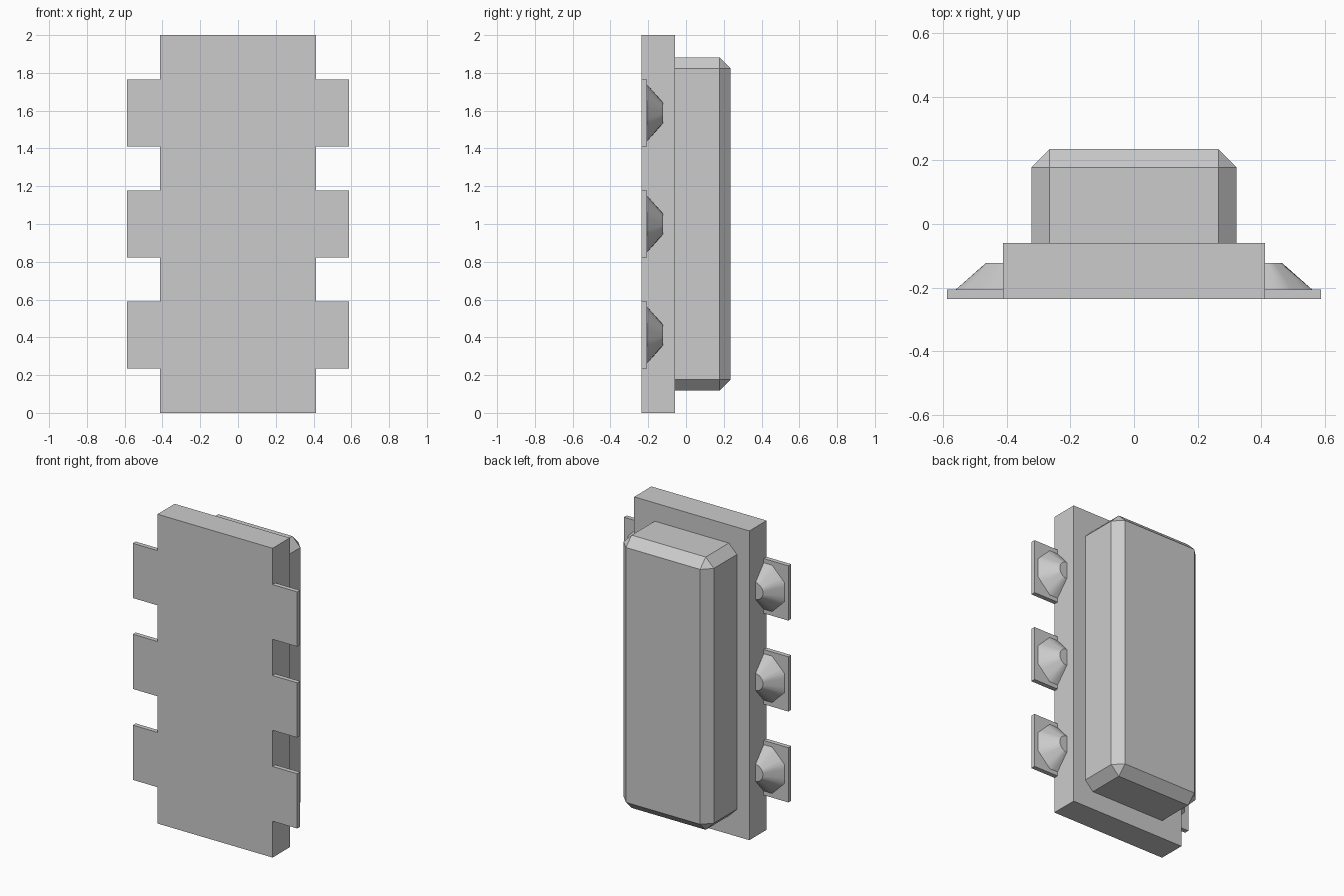
import bpy, bmesh, math
from mathutils import Vector

if "Cube" in bpy.data.objects:
    bpy.data.objects.remove(bpy.data.objects["Cube"])

grey = bpy.data.materials.new("light_grey")
grey.use_nodes = True
colour = (0.6, 0.6, 0.6, 1)
grey.diffuse_color = colour
grey.node_tree.nodes["Principled BSDF"].inputs["Base Color"].default_value = colour


def finish(name, bm):
    bmesh.ops.recalc_face_normals(bm, faces=bm.faces[:])
    mesh = bpy.data.meshes.new(name)
    bm.to_mesh(mesh)
    bm.free()
    mesh.materials.append(grey)
    obj = bpy.data.objects.new(name, mesh)
    bpy.context.collection.objects.link(obj)
    return obj


def box_mesh(low, high):
    low, high = Vector(low), Vector(high)
    bm = bmesh.new()
    bmesh.ops.create_cube(bm, size=1)
    bmesh.ops.scale(bm, vec=high - low, verts=bm.verts[:])
    bmesh.ops.translate(bm, vec=(low + high) / 2, verts=bm.verts[:])
    return bm


FRONT, STEP = -0.235, -0.059      # front face and rear face of the base slab
TAB_BACK, BOSS_TOP = -0.206, -0.122

# Base slab
finish("base_slab", box_mesh((-0.412, FRONT, 0), (0.412, STEP, 2)))

# Raised block on the back, chamfered on every edge except its foot
bm = box_mesh((-0.323, STEP, 0.118), (0.323, 0.235, 1.882))
edges = [e for e in bm.edges if max(v.co.y for v in e.verts) > 0]
bmesh.ops.bevel(bm, geom=edges, offset=0.058, segments=1, affect='EDGES')
finish("raised_block", bm)


# Boss with an eight-sided foot blending into a round top
def boss(name, x, z, sides=32):
    bm = bmesh.new()
    foot, top = [], []
    for i in range(sides):
        a = math.tau * i / sides
        off = (a + math.pi / 8) % (math.pi / 4) - math.pi / 8
        r = 0.15 / math.cos(off)
        c, s = math.cos(a), math.sin(a)
        foot.append(bm.verts.new((x + r * c, TAB_BACK, z + r * s)))
        top.append(bm.verts.new((x + 0.055 * c, BOSS_TOP, z + 0.055 * s)))
    for i in range(sides):
        j = (i + 1) % sides
        bm.faces.new((foot[i], foot[j], top[j], top[i]))
    bm.faces.new(top)
    bm.faces.new(foot)
    obj = finish(name, bm)
    bpy.ops.object.select_all(action='DESELECT')
    obj.select_set(True)
    bpy.context.view_layer.objects.active = obj
    bpy.ops.object.shade_smooth_by_angle(angle=math.radians(30))


# Three side tabs with bosses on each side
for side, sign in (("left", 1), ("right", -1)):
    for level, z in (("lower", 0.412), ("middle", 1.0), ("upper", 1.588)):
        xs = sorted((sign * 0.4, sign * 0.588))
        finish(f"{level}_{side}_tab",
               box_mesh((xs[0], FRONT, z - 0.177), (xs[1], TAB_BACK, z + 0.177)))
        boss(f"{level}_{side}_boss", sign * 0.41, z)
